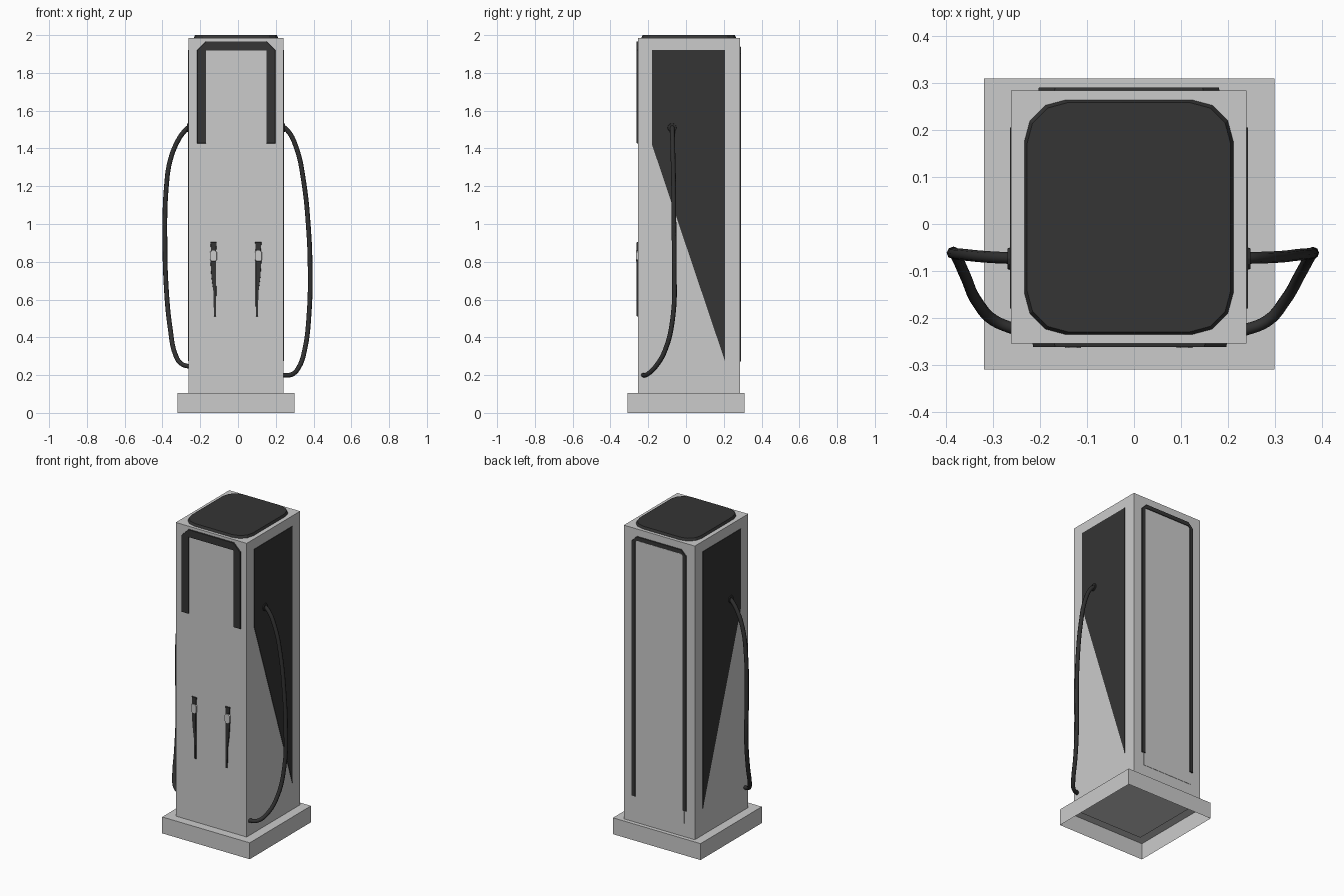
import bpy, bmesh, math
from mathutils import Vector

if "Cube" in bpy.data.objects:
    bpy.data.objects.remove(bpy.data.objects["Cube"])

CX = -0.011                      # body centre line in x
XL, XR = -0.262, 0.240           # body sides
YF, YB = -0.255, 0.285           # body front / back


def material(name, v):
    m = bpy.data.materials.new(name)
    m.diffuse_color = (v, v, v, 1)
    m.use_nodes = True
    m.node_tree.nodes["Principled BSDF"].inputs["Base Color"].default_value = m.diffuse_color
    return m


DARK = material("dark_panel", 0.035)
RUBBER = material("cable_rubber", 0.03)
SHADE = material("shaded_grey", 0.58)


def prism(name, pts, axis, lo, hi, mat=None, inset=0.0, open_bottom=False):
    """Extrude a 2D outline along an axis from lo to hi; inset shrinks the hi end."""
    bm = bmesh.new()
    n = len(pts)
    us, vs = [p[0] for p in pts], [p[1] for p in pts]
    cu, cv = (min(us) + max(us)) / 2, (min(vs) + max(vs)) / 2
    ku = 1 - 2 * inset / (max(us) - min(us))
    kv = 1 - 2 * inset / (max(vs) - min(vs))

    def place(u, v, w):
        return {"x": (w, u, v), "y": (u, w, v), "z": (u, v, w)}[axis]
    a = [bm.verts.new(place(u, v, lo)) for u, v in pts]
    b = [bm.verts.new(place(cu + (u - cu) * ku, cv + (v - cv) * kv, hi)) for u, v in pts]
    for i in range(n):
        j = (i + 1) % n
        bm.faces.new((a[i], a[j], b[j], b[i]))
    bm.faces.new(b)
    if not open_bottom:
        bm.faces.new(a[::-1])
    bmesh.ops.recalc_face_normals(bm, faces=bm.faces)
    me = bpy.data.meshes.new(name)
    bm.to_mesh(me)
    bm.free()
    ob = bpy.data.objects.new(name, me)
    bpy.context.collection.objects.link(ob)
    if mat:
        me.materials.append(mat)
    return ob


def rect(u0, u1, v0, v1):
    return [(u0, v0), (u1, v0), (u1, v1), (u0, v1)]


def rounded(u0, u1, v0, v1, r, seg=3):
    pts = []
    for k, (u, v) in enumerate([(u1 - r, v1 - r), (u0 + r, v1 - r), (u0 + r, v0 + r), (u1 - r, v0 + r)]):
        for i in range(seg + 1):
            t = math.pi / 2 * (k + i / seg)
            pts.append((u + r * math.cos(t), v + r * math.sin(t)))
    return pts


def arch(x0, x1, z0, z1, w, c):
    """Upside-down U with chamfered top corners."""
    return [(x0, z0), (x0, z1 - c), (x0 + c, z1), (x1 - c, z1), (x1, z1 - c), (x1, z0),
            (x1 - w, z0), (x1 - w, z1 - c), (x1 - c, z1 - w), (x0 + c, z1 - w),
            (x0 + w, z1 - c), (x0 + w, z0)]


# Hollow plinth and main cabinet
prism("base", rect(-0.32, 0.30, -0.31, 0.31), "z", 0, 0.105, open_bottom=True)
prism("cabinet", rect(XL, XR, YF, YB), "z", 0.10, 1.985)

# Dark roof cap
prism("roof_cap", rounded(-0.236, 0.214, -0.238, 0.267, 0.09), "z", 1.98, 2.0, DARK, inset=0.008)

# Front and back trim frames
prism("front_frame", arch(-0.217, 0.199, 1.426, 1.968, 0.047, 0.047), "y", YF + 0.004, YF - 0.007, DARK, 0.002)
prism("back_frame", arch(-0.205, 0.183, 0.27, 1.94, 0.025, 0.035), "y", YB - 0.004, YB + 0.006, DARK, 0.002)

# Back door panels
for part, z0, z1, mat in (("upper", 1.61, 1.91, None), ("middle", 0.45, 1.61, SHADE),
                          ("lower", 0.26, 0.45, None), ("kick", 0.19, 0.26, SHADE)):
    prism("back_panel_" + part, rect(-0.188, 0.166, z0, z1), "y", YB - 0.004, YB + 0.002, mat)

# Tapered dark side panels
side = [(-0.18, 1.92), (0.206, 1.92), (0.206, 0.275), (-0.18, 1.42)]
prism("right_panel", side, "x", XR - 0.004, XR + 0.003, DARK)
prism("left_panel", side, "x", XL + 0.004, XL - 0.003, DARK)


# Hanging cables with wall collars
def cable(name, pts):
    cu = bpy.data.curves.new(name, "CURVE")
    cu.dimensions = "3D"
    cu.bevel_depth = 0.0125
    cu.bevel_resolution = 2
    cu.resolution_u = 5
    cu.use_fill_caps = True
    sp = cu.splines.new("BEZIER")
    sp.bezier_points.add(len(pts) - 1)
    for bp, p in zip(sp.bezier_points, pts):
        bp.co = Vector(p)
        bp.handle_left_type = bp.handle_right_type = "AUTO"
    cu.materials.append(RUBBER)
    ob = bpy.data.objects.new(name, cu)
    bpy.context.collection.objects.link(ob)


cable("right_cable", [(0.22, -0.073, 1.525), (0.262, -0.072, 1.495), (0.31, -0.07, 1.40),
                      (0.347, -0.066, 1.23), (0.372, -0.064, 0.995), (0.382, -0.062, 0.757),
                      (0.376, -0.068, 0.52), (0.353, -0.11, 0.333), (0.321, -0.165, 0.24),
                      (0.284, -0.207, 0.203), (0.225, -0.23, 0.2)])
cable("left_cable", [(-0.245, -0.073, 1.525), (-0.28, -0.072, 1.495), (-0.316, -0.07, 1.445),
                     (-0.358, -0.066, 1.34), (-0.379, -0.064, 1.2), (-0.387, -0.062, 0.915),
                     (-0.379, -0.068, 0.65), (-0.358, -0.115, 0.44), (-0.332, -0.17, 0.31),
                     (-0.30, -0.205, 0.26), (-0.245, -0.228, 0.243)])
for name, x, s in (("right_collar", XR, 1), ("left_collar", XL, -1)):
    ring = [(-0.074 + 0.026 * math.cos(t * math.pi / 6), 1.51 + 0.026 * math.sin(t * math.pi / 6)) for t in range(12)]
    prism(name, ring, "x", x - s * 0.004, x + s * 0.008, RUBBER, 0.004)

# Pair of front connectors: plug head, grey collar, tapering handle
for name, s in (("left", -1), ("right", 1)):
    def outline(pts):
        return [(CX + s * u, z) for u, z in pts]
    prism(name + "_plug_head", outline([(0.101, 0.905), (0.136, 0.905), (0.132, 0.855), (0.104, 0.855)]),
          "y", YF + 0.004, YF - 0.006, DARK, 0.002)
    prism(name + "_plug_collar", outline(rounded(0.099, 0.139, 0.80, 0.862, 0.01, 1)),
          "y", YF + 0.004, YF - 0.01, None, 0.003)
    prism(name + "_plug_handle", outline([(0.104, 0.81), (0.136, 0.81), (0.130, 0.72), (0.119, 0.64),
                                          (0.116, 0.51), (0.105, 0.51), (0.103, 0.64), (0.104, 0.72)]),
          "y", YF + 0.004, YF - 0.006, DARK, 0.002)

# Smooth shading with crisp edges
for ob in bpy.context.collection.objects:
    ob.select_set(ob.type == "MESH")
    if ob.type == "MESH":
        bpy.context.view_layer.objects.active = ob
bpy.ops.object.shade_smooth_by_angle(angle=math.radians(25))
